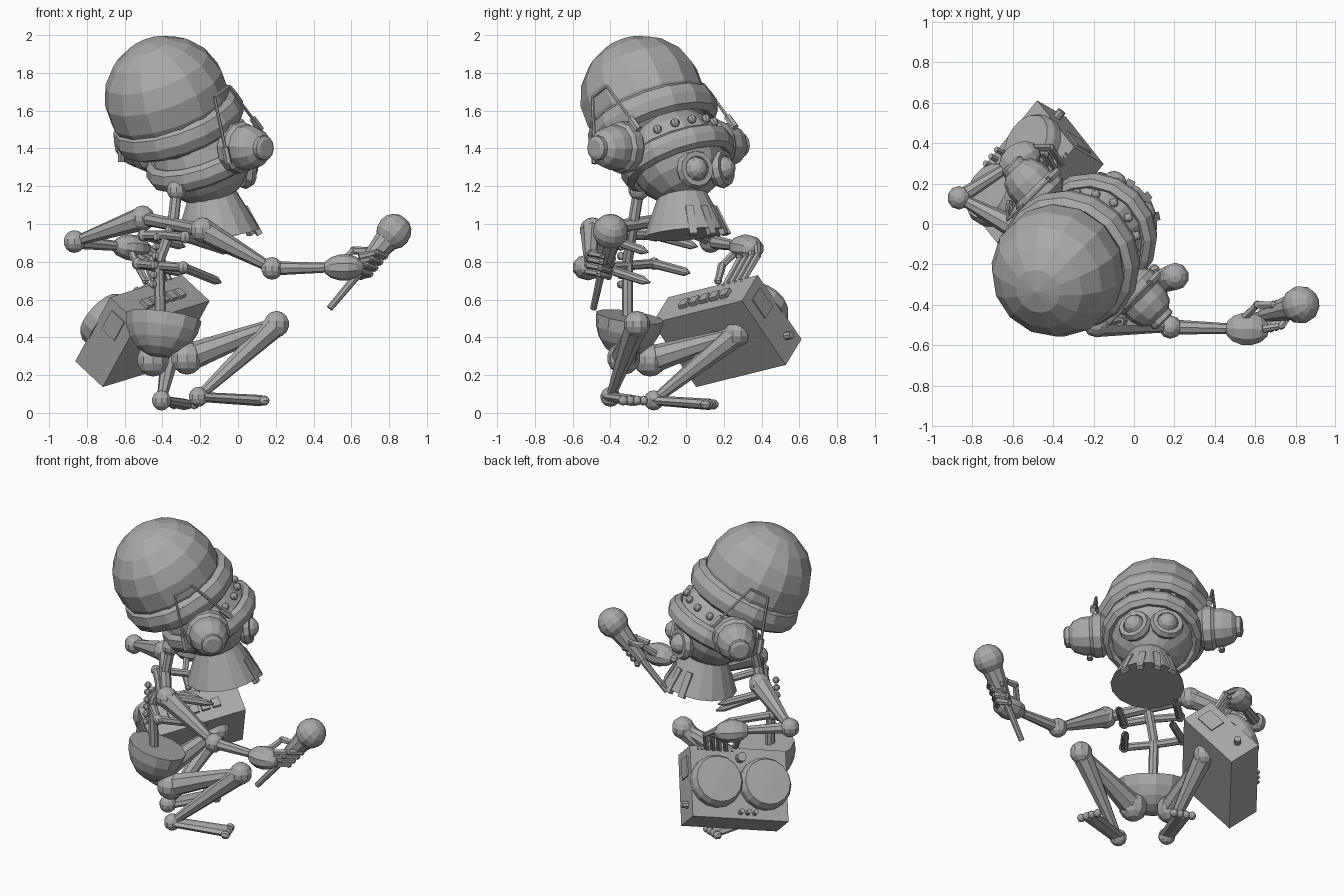
import bpy, bmesh, math
from mathutils import Matrix, Vector as V

if "Cube" in bpy.data.objects:
    bpy.data.objects.remove(bpy.data.objects["Cube"])

grey = bpy.data.materials.new("plain_grey")
grey.use_nodes = True
grey.diffuse_color = (0.4, 0.4, 0.4, 1)
grey.node_tree.nodes["Principled BSDF"].inputs["Base Color"].default_value = (0.4, 0.4, 0.4, 1)


def make(name, bm, M):
    bmesh.ops.transform(bm, matrix=M, verts=bm.verts)
    bmesh.ops.recalc_face_normals(bm, faces=bm.faces)
    mesh = bpy.data.meshes.new(name)
    bm.to_mesh(mesh)
    bm.free()
    mesh.materials.append(grey)
    bpy.context.collection.objects.link(bpy.data.objects.new(name, mesh))


def frame(o, x, z):
    """Axes with z kept exact and x made square to it."""
    z = V(z).normalized()
    x = V(x)
    x = (x - z * x.dot(z)).normalized()
    return Matrix.Translation(V(o)) @ Matrix((x, z.cross(x), z)).transposed().to_4x4()


def aim(a, b):
    d = V(b) - V(a)
    side = d.cross(V((0, 0, 1)))
    return frame(a, side if side.length > 1e-4 else (1, 0, 0), d)


def ball(name, p, r, M=Matrix(), seg=10, rings=7, scale=(1, 1, 1)):
    bm = bmesh.new()
    bmesh.ops.create_uvsphere(bm, u_segments=seg, v_segments=rings, radius=r)
    make(name, bm, M @ Matrix.Translation(V(p)) @ Matrix.Diagonal((*scale, 1)))


def bone(name, a, b, ra, rb, sides=8, flat=1):
    length = (V(b) - V(a)).length
    bm = bmesh.new()
    bmesh.ops.create_cone(bm, cap_ends=True, segments=sides, radius1=ra, radius2=rb, depth=length)
    make(name, bm, aim(a, b) @ Matrix.Translation((0, 0, length / 2)) @ Matrix.Diagonal((flat, 1, 1, 1)))


def box(name, M, p, size):
    bm = bmesh.new()
    bmesh.ops.create_cube(bm, size=1)
    make(name, bm, M @ Matrix.Translation(V(p)) @ Matrix.Diagonal((*size, 1)))


def lathe(name, M, profile, steps=16, closed=False):
    bm = bmesh.new()
    vs = [bm.verts.new((r, 0, z)) for r, z in profile]
    es = [bm.edges.new(pair) for pair in zip(vs, vs[1:] + vs[:1] if closed else vs[1:])]
    bmesh.ops.spin(bm, geom=vs + es, axis=(0, 0, 1), cent=(0, 0, 0), steps=steps, angle=math.tau)
    bmesh.ops.remove_doubles(bm, verts=bm.verts, dist=1e-4)
    make(name, bm, M)


def ring(name, M, R, w, h, steps=16, sides=8):
    lathe(name, M, [(R + w * math.cos(math.tau * i / sides), h * math.sin(math.tau * i / sides))
                    for i in range(sides)], steps, True)


def chain(name, pts, r):
    for a, b in zip(pts, pts[1:]):
        bone(name, a, b, r, r * 0.8, 6)
        ball(name + "_joint", b, r, seg=6, rings=4)


# Pelvis and spine
lathe("pelvis", frame((-.395, -.30, .49), (1, -.6, 0), (.16, .18, 1)) @ Matrix.Diagonal((1, .8, 1, 1)),
      [(0, .02)] + [(.212 * math.cos(math.radians(a)), .02 - .22 * math.sin(math.radians(a)))
                    for a in range(0, 91, 18)], 12)
spine = [V((-.41, -.31, .48)), V((-.42, -.31, .80)), V((-.345, -.28, 1.0)), V((-.325, -.25, 1.18))]
for a, b in zip(spine, spine[1:]):
    bone("spine", a, b, .03, .03)
ball("neck_joint", spine[-1], .055)
for i in range(6):
    ball("vertebra", (-.45 + .004 * i, -.345, .68 + .05 * i), .022, seg=6, rings=5)

# Ribs, bent forward from the spine
for hub, side, tip in [((-.42, -.31, .78), (-.29, -.44, .77), (-.09, -.19, .69)),
                       ((-.42, -.31, .78), (-.53, -.17, .79), (-.28, .02, .74)),
                       ((-.38, -.30, .94), (-.28, -.43, .93), (-.04, -.20, .85)),
                       ((-.38, -.30, .94), (-.50, -.16, .94), (-.28, .06, .88))]:
    bone("rib_root", hub, side, .025, .025)
    ball("rib_joint", side, .033, seg=8, rings=6)
    end = V(side).lerp(V(tip), .85)
    bone("rib", side, end, .026, .024)
    bone("rib_tip", end, tip, .024, .004)

# Arms
sh_r, sh_l = V((-.187, -.495, .967)), V((-.505, -.065, 1.03))
el_r, el_l = V((.18, -.51, .765)), V((-.866, .13, .907))
hand_r, hand_l = V((.56, -.52, .77)), V((-.565, .32, .875))
bone("collar_bone", sh_r, sh_l, .035, .035)
for side, s, e, h in [("right", sh_r, el_r, hand_r), ("left", sh_l, el_l, hand_l)]:
    ball(side + "_shoulder", s, .068)
    ball(side + "_elbow", e, .06)
    bone(side + "_upper_arm", s, e, .065, .025)
    bone(side + "_forearm", e, h, .038, .022)
    ball(side + "_hand", (0, 0, 0), 1, aim(h, h + (h - e)), scale=(.085, .07, .11))

# Legs and feet
for side, hip, knee, heel, toe in [
        ("right", (-.27, -.33, .29), (.204, -.26, .47), (-.21, -.40, .085), (.12, -.28, .065)),
        ("left", (-.45, -.19, .28), (-.335, .27, .42), (-.405, -.17, .066), (-.285, .125, .045))]:
    ball(side + "_hip", hip, .088)
    ball(side + "_knee", knee, .07)
    ball(side + "_heel", heel, .053)
    bone(side + "_thigh", hip, knee, .075, .035)
    bone(side + "_shin", knee, heel, .065, .025)
    bone(side + "_foot", heel, toe, .026, .03, flat=1.9)
    M = aim(heel, toe)
    length = (V(toe) - V(heel)).length
    for i in range(4):
        ball(side + "_toe", ((i - 1.5) * .038, 0, length), .027, M, 8, 6)

# Microphone and the fingers round it
mic_top, mic_end = V((.825, -.40, .96)), V((.485, -.49, .553))
axis = (mic_top - mic_end).normalized()
ball("microphone_head", (0, 0, 0), .094, aim(mic_top, mic_top + axis), 12, 8)
grip = mic_top - axis * .29
bone("microphone_handle", mic_top - axis * .05, grip, .068, .036, 10)
bone("microphone_stem", grip, mic_end, .022, .018)
for i in range(4):
    off = axis * (i - 1.5) * .042
    chain("right_finger", [V(p) + off for p in [(.60, -.53, .78), (.69, -.515, .80),
                                                (.74, -.45, .785), (.69, -.40, .77)]], .02)
chain("right_thumb", [(.55, -.46, .80), (.61, -.40, .86), (.69, -.40, .86)], .022)

# Tilted portable stereo
S = frame((-.506, .217, .433), (.38, .475, .115), (.185, -.233, .34))
box("stereo_case", S, (0, 0, 0), (.62, .216, .45))
for x in (-.16, .155):
    M = S @ Matrix.Translation((x, .10, 0)) @ Matrix.Rotation(-math.pi / 2, 4, 'X')
    lathe("speaker", M, [(0, 0), (.163, 0), (.163, .05), (.145, .085), (0, .09)], 16)
for i in range(5):
    box("stereo_button", S, (-.13 + i * .07, -.01, .233), (.05, .055, .03))
for x in (-.31, .31):
    box("stereo_end_plate", S, (x, .01, .11), (.016, .10, .13))
bone("stereo_end_knob", S @ V((.30, .02, -.13)), S @ V((.35, .02, -.13)), .022, .022)
bone("stereo_dial", S @ V((-.01, .10, .16)), S @ V((-.01, .15, .16)), .03, .03)
for i in range(3):
    x = -.09 + i * .045
    bone("stereo_switch", S @ V((x, .10, -.185)), S @ V((x, .15, -.185)), .016, .016, 6)
for i in range(10):
    box("stereo_grille_tooth", S, (.04 + i * .024, .11, .21), (.012, .012, .014))

# Left fingers resting on the stereo
along = V((.38, .475, .115)).normalized()
for i in range(4):
    off = along * (i - 1.5) * .042
    chain("left_finger", [V(p) + off for p in [(-.54, .33, .88), (-.45, .33, .82), (-.40, .25, .68)]], .02)
chain("left_thumb", [(-.57, .27, .86), (-.53, .19, .78), (-.49, .17, .70)], .022)

# Head, tilted back: local x is its right, y its front, z its crown
H = frame((-.19, -.05, 1.36), (.705, -.705, -.04), (-.32, -.33, .89))
ball("head", (0, 0, 0), .262, H, 14, 9)
ball("hat_dome", (-.006, -.09, .392), .332, H, 14, 9)
ring("hat_brim", H @ Matrix.Translation((0, -.075, .24)), .31, .05, .08)
ring("headband", H @ Matrix.Translation((0, 0, -.015)), .27, .045, .065)
for a in (-58, -35, -12, 12, 35, 58):
    t = math.radians(a)
    ball("forehead_stud", (.25 * math.sin(t), .25 * math.cos(t), .095), .024, H, 8, 6)
for s in (-1, 1):
    M = frame(H @ V((s * .098 - .012, .17, -.165)), H.to_3x3() @ V((1, 0, 0)),
              H.to_3x3() @ V((s * .35, 1, -.35)))
    ring("goggle_ring", M, .08, .026, .035, 12, 6)
    ball("goggle_eye", (0, 0, .01), .066, M, 10, 7)

# Headphones with bent wire frames
wire = [H.inverted() @ V(p) for p in [(-.05, -.48, 1.32), (-.125, -.495, 1.67),
                                      (-.05, -.42, 1.73), (.12, -.25, 1.50)]]
cup = [(0, -.14), (.10, -.14), (.137, -.10), (.137, -.05), (.12, -.03), (.118, .02),
       (.097, .075), (.065, .10), (.065, .125), (.045, .135), (0, .135)]
for s in (-1, 1):
    M = frame(H @ V((s * .413, -.03, .072)), H.to_3x3() @ V((0, 1, 0)), H.to_3x3() @ V((s, 0, 0)))
    lathe("headphone_cup", M, cup, 12)
    pts = [H @ V((p.x * s, p.y, p.z)) for p in wire]
    for a, b in zip(pts, pts[1:]):
        bone("headphone_wire", a, b, .009, .009, 6)
    for a, b in [(pts[0], pts[1]), (pts[3], pts[2])]:
        bone("wire_clamp", a, V(a).lerp(b, .25), .02, .02, 6)

# Flared mouthpiece with slats on its front
base, top = V((-.107, .0, .945)), V((-.14, -.02, 1.18))
bone("mouthpiece", base, top, .227, .12, 16)
for a in (10, 38, 66, 94):
    out = V((math.cos(math.radians(a)), math.sin(math.radians(a)), 0))
    low, high = base + out * .224, base.lerp(top, .62) + out * .164
    M = frame(low.lerp(high, .5), out.cross(V((0, 0, 1))), high - low)
    box("mouth_slat", M, (0, 0, 0), (.042, .03, (high - low).length))
